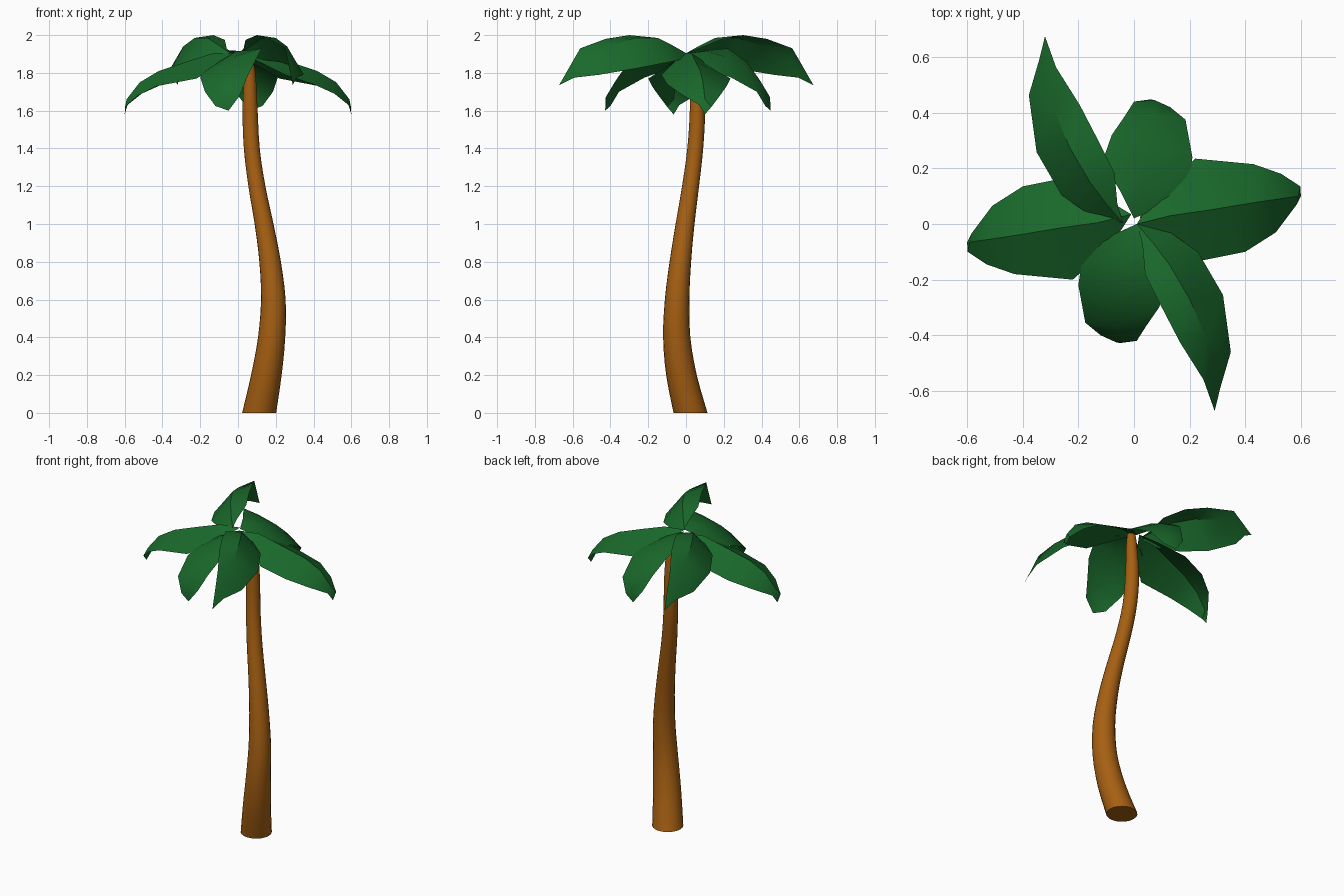
import bpy, bmesh, math
from mathutils import Vector

if "Cube" in bpy.data.objects:
    bpy.data.objects.remove(bpy.data.objects["Cube"])


def material(name, rgb):
    m = bpy.data.materials.new(name)
    m.diffuse_color = (*rgb, 1)
    m.use_nodes = True
    m.node_tree.nodes["Principled BSDF"].inputs["Base Color"].default_value = m.diffuse_color
    return m


def finish(bm, name, mat, angle):
    me = bpy.data.meshes.new(name)
    bm.to_mesh(me)
    bm.free()
    ob = bpy.data.objects.new(name, me)
    bpy.context.collection.objects.link(ob)
    me.materials.append(mat)
    bpy.ops.object.select_all(action='DESELECT')
    ob.select_set(True)
    bpy.context.view_layer.objects.active = ob
    bpy.ops.object.shade_smooth_by_angle(angle=math.radians(angle))
    return ob


bark = material("bark", (0.38, 0.115, 0.006))
leaf = material("leaf", (0.01, 0.14, 0.024))

# Trunk: horizontal rings (x, y, z, radius) lofted along a smooth bend
path = [Vector(p) for p in (
    (0.112, 0.024, 0.0, 0.090), (0.150, -0.024, 0.2, 0.081),
    (0.178, -0.049, 0.4, 0.072), (0.187, -0.047, 0.6, 0.065),
    (0.170, -0.030, 0.8, 0.057), (0.138, -0.005, 1.0, 0.050),
    (0.100, 0.024, 1.2, 0.045), (0.073, 0.049, 1.4, 0.042),
    (0.064, 0.060, 1.6, 0.040), (0.062, 0.052, 1.8, 0.031),
    (0.052, 0.038, 1.88, 0.024))]
SIDES, STEPS = 20, 3


def spline(i, t):
    a, b = path[max(i - 1, 0)], path[i]
    c, d = path[i + 1], path[min(i + 2, len(path) - 1)]
    return 0.5 * (2 * b + (c - a) * t + (2 * a - 5 * b + 4 * c - d) * t * t
                  + (3 * b - a - 3 * c + d) * t ** 3)


sections = [spline(i, k / STEPS) for i in range(len(path) - 1) for k in range(STEPS)]
sections.append(path[-1])
bm = bmesh.new()
rings = []
for x, y, z, r in sections:
    rings.append([bm.verts.new((x + r * math.cos(2 * math.pi * k / SIDES),
                                y + r * math.sin(2 * math.pi * k / SIDES), z))
                  for k in range(SIDES)])
for lo, hi in zip(rings, rings[1:]):
    for k in range(SIDES):
        n = (k + 1) % SIDES
        bm.faces.new((lo[k], lo[n], hi[n], hi[k]))
bm.faces.new(rings[0][::-1])
bm.faces.new(rings[-1])
finish(bm, "trunk", bark, 40)

# Fronds: left edge, midrib and right edge from base to tip
BASE = (0.01, 0.0, 1.905)
side_frond = dict(
    left=[(0.08, 0.11, 1.85), (0.22, 0.235, 1.77), (0.43, 0.215, 1.73),
          (0.53, 0.18, 1.68), (0.598, 0.135, 1.62)],
    mid=[(0.13, 0.03, 1.905), (0.27, 0.05, 1.86), (0.42, 0.075, 1.81),
         (0.52, 0.09, 1.75), (0.59, 0.10, 1.66)],
    right=[(0.11, -0.06, 1.86), (0.25, -0.13, 1.79), (0.40, -0.10, 1.74),
           (0.51, -0.03, 1.69), (0.585, 0.07, 1.63)],
    tip=(0.60, 0.10, 1.58))
long_frond = dict(
    left=[(0.13, -0.03, 1.87), (0.23, -0.10, 1.855), (0.32, -0.255, 1.825),
          (0.348, -0.46, 1.79), (0.31, -0.59, 1.775)],
    mid=[(0.07, -0.07, 1.945), (0.13, -0.15, 1.985), (0.20, -0.27, 1.985),
         (0.26, -0.41, 1.94), (0.285, -0.55, 1.87)],
    right=[(0.03, -0.07, 1.93), (0.04, -0.18, 1.975), (0.10, -0.30, 2.0),
           (0.165, -0.425, 1.98), (0.25, -0.56, 1.93)],
    tip=(0.29, -0.672, 1.735))
drooping_frond = dict(
    left=[(0.06, -0.10, 1.92), (0.125, -0.20, 1.93), (0.09, -0.30, 1.86),
          (0.045, -0.365, 1.77), (0.01, -0.42, 1.68)],
    mid=[(-0.01, -0.09, 1.915), (-0.03, -0.19, 1.885), (-0.045, -0.29, 1.835),
         (-0.06, -0.375, 1.755), (-0.065, -0.425, 1.67)],
    right=[(-0.10, -0.05, 1.86), (-0.19, -0.15, 1.80), (-0.20, -0.22, 1.775),
           (-0.175, -0.355, 1.70), (-0.12, -0.40, 1.625)],
    tip=(-0.05, -0.428, 1.60))


def make_frond(name, f, sign=1, shift=(0, 0)):
    """sign -1 gives the opposite frond, turned half way round the trunk."""
    bm = bmesh.new()

    def vert(p):
        return bm.verts.new((sign * p[0] + shift[0], sign * p[1] + shift[1], p[2]))

    base, tip = vert(BASE), vert(f["tip"])
    rows = [[vert(p) for p in row] for row in zip(f["left"], f["mid"], f["right"])]
    for a, b in zip(rows, rows[1:]):
        for k in (0, 1):
            bm.faces.new((a[k], a[k + 1], b[k + 1], b[k]))
    for k in (0, 1):
        bm.faces.new((base, rows[0][k + 1], rows[0][k]))
        bm.faces.new((rows[-1][k], rows[-1][k + 1], tip))
    finish(bm, name, leaf, 35)


make_frond("frond_right", side_frond)
make_frond("frond_left", side_frond, -1, (0, 0.035))
make_frond("frond_front_long", long_frond)
make_frond("frond_back_long", long_frond, -1, (-0.03, 0.003))
make_frond("frond_front_drooping", drooping_frond)
make_frond("frond_back_drooping", drooping_frond, -1, (0.01, 0.02))
